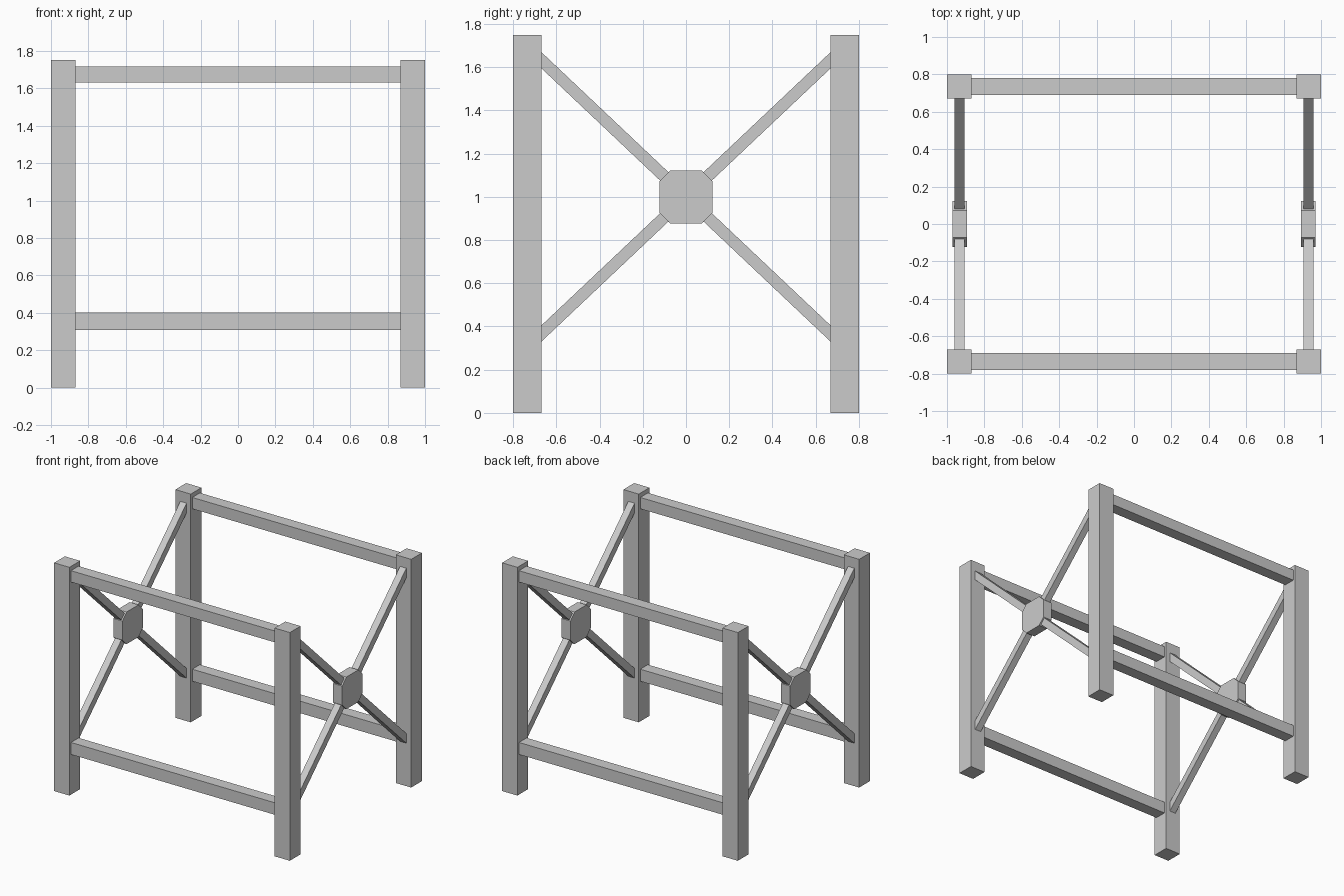
import bpy

if "Cube" in bpy.data.objects:
    bpy.data.objects.remove(bpy.data.objects["Cube"])

POST_IN_Y = 0.67     # inner face of the posts along y
MID_Z = 1.0          # height of the brace crossing
SIDE_X = 0.932       # plane of the side braces


def mesh_object(name, verts, faces):
    mesh = bpy.data.meshes.new(name)
    mesh.from_pydata(verts, [], faces)
    mesh.update()
    obj = bpy.data.objects.new(name, mesh)
    bpy.context.collection.objects.link(obj)
    return obj


def side_prism(name, outline, x, thickness):
    """Extrude a counter-clockwise (y, z) outline along x."""
    n = len(outline)
    h = thickness / 2
    verts = [(x + s * h, y, z) for s in (-1, 1) for y, z in outline]
    faces = [tuple(reversed(range(n))), tuple(range(n, 2 * n))]
    faces += [(i, (i + 1) % n, n + (i + 1) % n, n + i) for i in range(n)]
    return mesh_object(name, verts, faces)


def box(name, x0, x1, y0, y1, z0, z1):
    outline = [(y0, z0), (y1, z0), (y1, z1), (y0, z1)]
    return side_prism(name, outline, (x0 + x1) / 2, x1 - x0)


# Corner posts
for sx, side in ((-1, "left"), (1, "right")):
    for sy, end in ((-1, "front"), (1, "back")):
        cx, cy = sx * 0.935, sy * 0.735
        box(f"{end}_{side}_post", cx - 0.065, cx + 0.065,
            cy - 0.065, cy + 0.065, 0, 1.75)

# Horizontal rails between the posts
for sy, end in ((-1, "front"), (1, "back")):
    for level, z0, z1 in (("lower", 0.308, 0.40), ("upper", 1.63, 1.717)):
        cy = sy * 0.735
        box(f"{end}_{level}_rail", -0.87, 0.87, cy - 0.046, cy + 0.046, z0, z1)

# Side braces: four struts cut flush at the posts, meeting in a chamfered plate
SLOPE, HALF = 0.945, 0.0375
START = 0.06
for sx, side in ((-1, "left"), (1, "right")):
    x = sx * SIDE_X
    for sy, end in ((-1, "front"), (1, "back")):
        for sz, level in ((-1, "lower"), (1, "upper")):
            ends = [(sy * d, MID_Z + sz * SLOPE * d) for d in (START, POST_IN_Y)]
            (ya, za), (yb, zb) = sorted(ends)
            side_prism(f"{side}_{end}_{level}_brace",
                       [(ya, za - HALF), (yb, zb - HALF),
                        (yb, zb + HALF), (ya, za + HALF)], x, 0.053)
    a, b = 0.123, 0.073
    octagon = [(-b, -a), (b, -a), (a, -b), (a, b),
               (b, a), (-b, a), (-a, b), (-a, -b)]
    side_prism(f"{side}_brace_plate", [(y, MID_Z + z) for y, z in octagon], x, 0.076)
